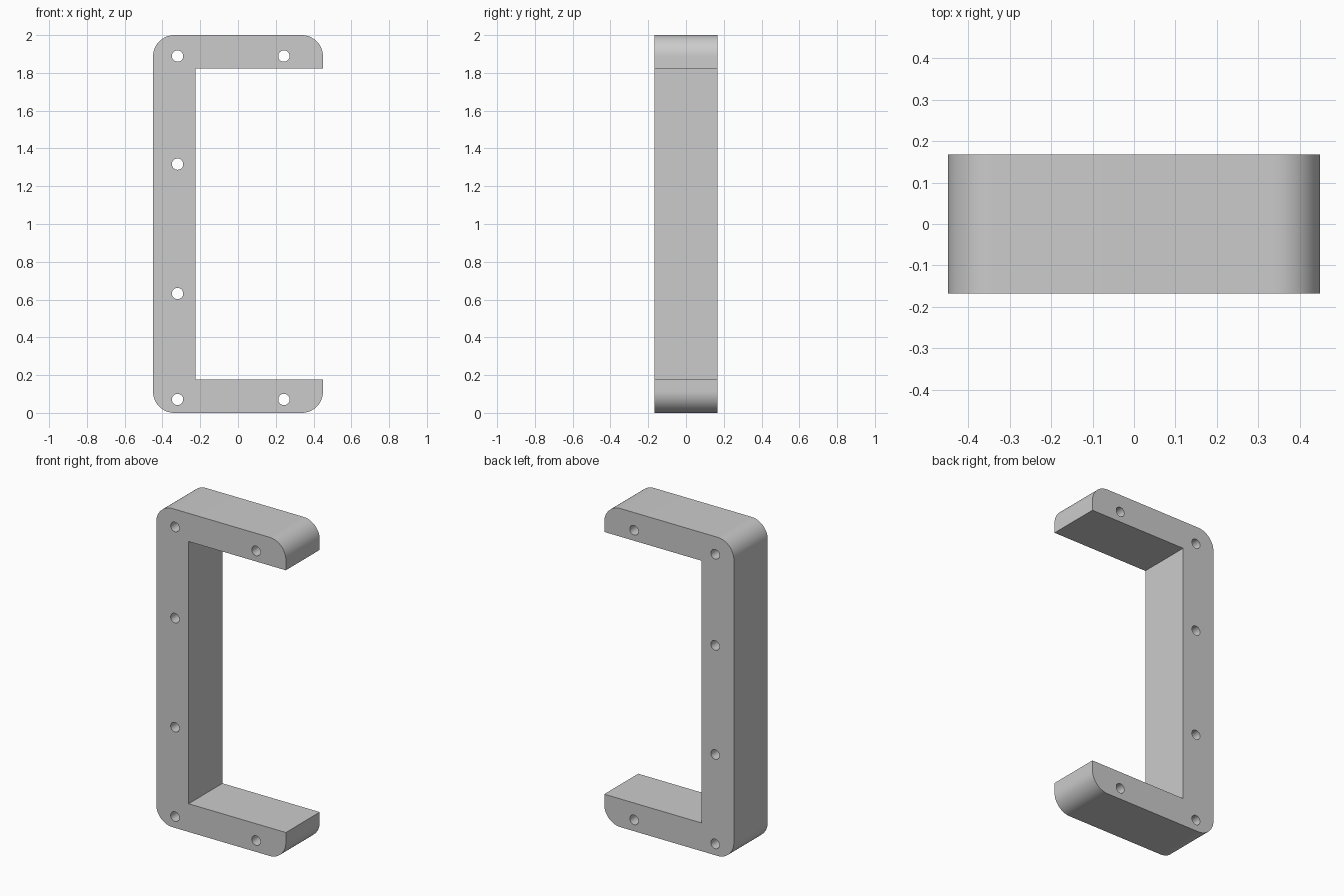
import bpy
import bmesh
from math import cos, sin, pi, radians
from mathutils import Matrix, Vector

cube = bpy.data.objects.get("Cube")
if cube:
    bpy.data.objects.remove(cube, do_unlink=True)

HALF_W, HALF_D, HEIGHT = 0.45, 0.168, 2.0
INNER_X, ARM = -0.225, 0.177
RADIUS, STEPS = 0.113, 16
HOLE_R = 0.03
HOLES = [(-0.32, 0.071), (-0.32, 0.632), (-0.32, 1.317), (-0.32, 1.889),
         (0.243, 0.071), (0.243, 1.889)]


def add_object(name, bm):
    bmesh.ops.recalc_face_normals(bm, faces=bm.faces)
    mesh = bpy.data.meshes.new(name)
    bm.to_mesh(mesh)
    bm.free()
    obj = bpy.data.objects.new(name, mesh)
    bpy.context.collection.objects.link(obj)
    return obj


def corner(x, z, start):
    """Quarter-circle outline around a corner centre."""
    angles = [start + pi / 2 * i / STEPS for i in range(STEPS + 1)]
    return [(x + RADIUS * cos(a), z + RADIUS * sin(a)) for a in angles]


# Grey paint
grey = bpy.data.materials.new("grey")
grey.use_nodes = True
colour = (0.6, 0.6, 0.6, 1)
grey.diffuse_color = colour
grey.node_tree.nodes["Principled BSDF"].inputs["Base Color"].default_value = colour

# C-shaped bracket: rounded outer outline, square inner opening
cx, top = HALF_W - RADIUS, HEIGHT - RADIUS
outline = (corner(cx, top, 0) + corner(-cx, top, pi / 2)
           + corner(-cx, RADIUS, pi) + corner(cx, RADIUS, 1.5 * pi)
           + [(HALF_W, ARM), (INNER_X, ARM),
              (INNER_X, HEIGHT - ARM), (HALF_W, HEIGHT - ARM)])
bm = bmesh.new()
face = bm.faces.new([bm.verts.new((x, -HALF_D, z)) for x, z in outline])
side = bmesh.ops.extrude_face_region(bm, geom=[face])["geom"]
moved = [v for v in side if isinstance(v, bmesh.types.BMVert)]
bmesh.ops.translate(bm, verts=moved, vec=Vector((0, 2 * HALF_D, 0)))
bracket = add_object("bracket", bm)
bracket.data.materials.append(grey)

# Screw holes drilled front to back
bm = bmesh.new()
for x, z in HOLES:
    place = Matrix.Translation((x, 0, z)) @ Matrix.Rotation(pi / 2, 4, "X")
    bmesh.ops.create_cone(bm, cap_ends=True, segments=32, radius1=HOLE_R,
                          radius2=HOLE_R, depth=4 * HALF_D, matrix=place)
cutter = add_object("hole_cutter", bm)
cutter.data.materials.append(grey)
cutter.hide_render = True

drill = bracket.modifiers.new("screw_holes", "BOOLEAN")
drill.operation = "DIFFERENCE"
drill.solver = "EXACT"
drill.object = cutter

for obj in bpy.context.selected_objects:
    obj.select_set(False)
bracket.select_set(True)
bpy.context.view_layer.objects.active = bracket
bpy.ops.object.modifier_apply(modifier=drill.name)
bpy.data.objects.remove(cutter, do_unlink=True)
bpy.ops.object.shade_smooth_by_angle(angle=radians(30))
